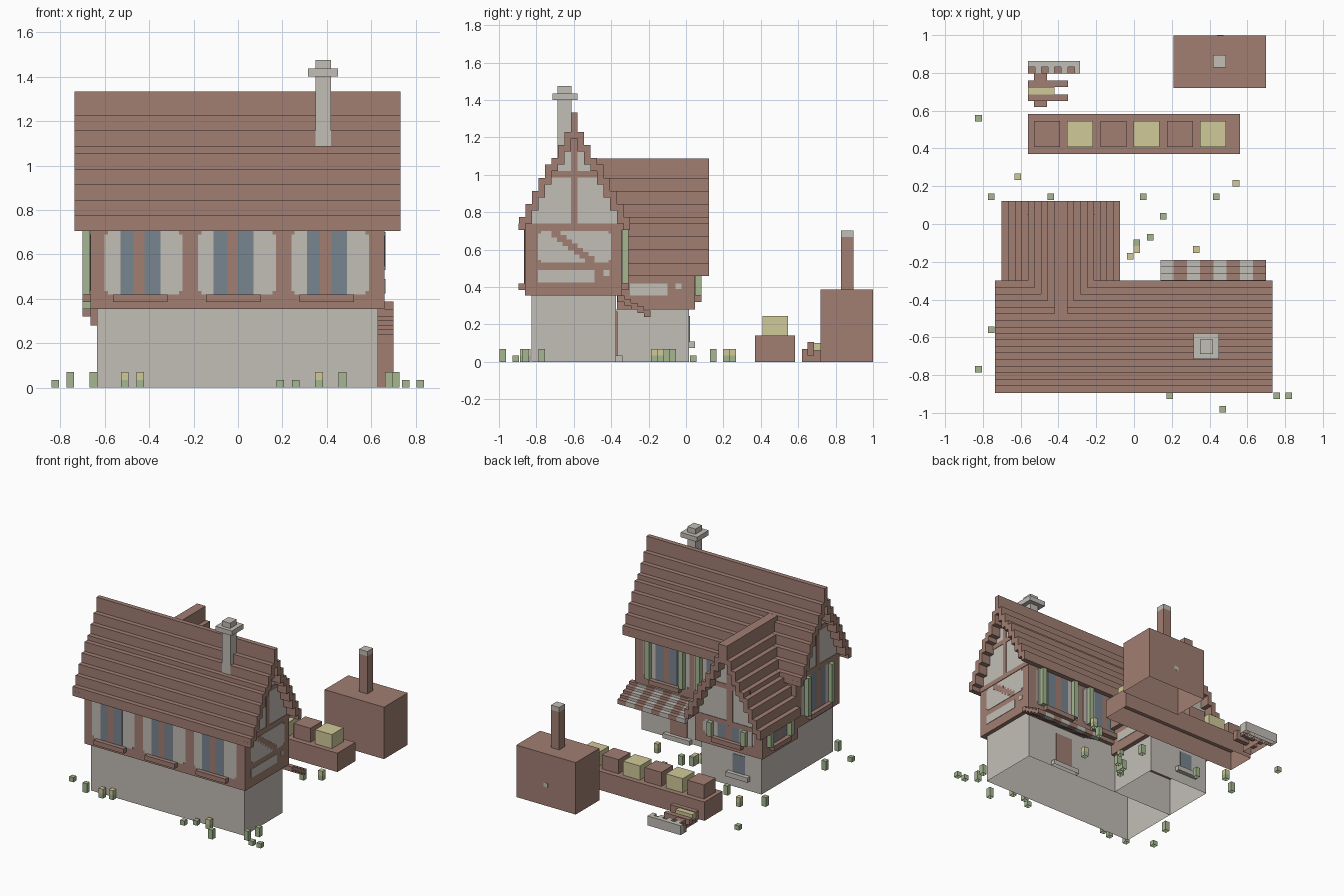
import bpy, bmesh
from mathutils import Vector

if "Cube" in bpy.data.objects:
    bpy.data.objects.remove(bpy.data.objects["Cube"])

U = 0.0349  # block size
COLORS = {
    "timber_brown": (0.355, 0.211, 0.169),
    "stone_grey": (0.542, 0.512, 0.468),
    "leaf_green": (0.38, 0.475, 0.282),
    "straw_yellow": (0.635, 0.59, 0.32),
    "glass_blue": (0.19, 0.233, 0.275),
}
MATS = []
for n, c in COLORS.items():
    m = bpy.data.materials.new(n)
    m.diffuse_color = (*c, 1)
    m.use_nodes = True
    m.node_tree.nodes["Principled BSDF"].inputs["Base Color"].default_value = m.diffuse_color
    MATS.append(m)
BROWN, STONE, GREEN, YELLOW, BLUE = range(5)
parts = {}


def box(part, x0, x1, y0, y1, z0, z1, mat=BROWN):
    """Add an axis-aligned block to a named part."""
    bm = parts.setdefault(part, bmesh.new())
    verts = bmesh.ops.create_cube(bm, size=1)["verts"]
    for v in verts:
        v.co = (x1 if v.co.x > 0 else x0, y1 if v.co.y > 0 else y0, z1 if v.co.z > 0 else z0)
    for f in {f for v in verts for f in v.link_faces}:
        f.material_index = mat


def on_wall(part, axis, sign, at, a0, a1, z0, z1, mat, t):
    """Block of thickness t standing out of a wall facing sign * axis."""
    d0, d1 = sorted((at, at + sign * t))
    if axis == "x":
        box(part, d0, d1, a0, a1, z0, z1, mat)
    else:
        box(part, a0, a1, d0, d1, z0, z1, mat)


def window(axis, sign, at, c, z0, z1, shutters=True, half=0.09, plaster=None):
    if plaster:  # panel with clipped corners
        a, b = c + plaster[0], c + plaster[1]
        on_wall("plaster_panels", axis, sign, at, a, b, z0 + 0.015, z1 - 0.015, STONE, 0.002)
        on_wall("plaster_panels", axis, sign, at, a + 0.015, b - 0.015, z0, z1, STONE, 0.003)
    on_wall("window_panes", axis, sign, at, c - half, c + half, z0, z1, BLUE, 0.004)
    on_wall("window_mullions", axis, sign, at, c - 0.03, c + 0.02, z0, z1, BROWN, 0.005)
    w = half + 0.033
    on_wall("window_sills", axis, sign, at, c - w, c + w, z0 - U, z0, BROWN, U)
    if shutters:
        for s in (-1, 1):
            m = c + s * (half + 0.05)
            on_wall("shutters", axis, sign, at, m - U / 2, m + U / 2, z0, z1, GREEN, U)


# Stone ground floors
box("stone_base", -0.635, 0.63, -0.825, -0.373, 0, 0.355, STONE)
box("wing_stone_base", -0.635, -0.14, -0.373, 0.017, 0, 0.28, STONE)

# Overhanging timber upper floors
box("upper_floor", -0.665, 0.66, -0.86, -0.343, 0.355, 0.735)
box("wing_upper_floor", -0.665, -0.107, -0.37, 0.049, 0.28, 0.49)

# Stepped roofs: one pair of long strips per step, gable wall filling between
STEPS = (2, 2, 2, 2, 2, 1, 2, 2, 3)
WING_STEPS = (2, 2, 2, 2, 1, 2, 2, 2, 3)
CY, CX = -0.597, -0.387
levels = [0.705]
for s in STEPS:
    levels.append(levels[-1] + s * U)


def main_half(z):
    """Half width of the main roof at height z."""
    if z < levels[0]:
        return 0.27
    i = max(k for k in range(9) if levels[k] <= z)
    return (8.5 - i) * U


for i in range(9):
    h, z0, z1 = (8.5 - i) * U, levels[i], levels[i + 1]
    low = z0 - (U if i else 0)
    if i == 8:
        box("main_roof", -0.737, 0.732, CY - h, CY + h, low, z1)
    else:
        for s in (-1, 1):
            a, b = sorted((CY + s * h, CY + s * (h - U)))
            box("main_roof", -0.737, 0.732, a, b, low, z1)
        box("gable_wall", -0.665, 0.66, CY - h + U, CY + h - U, z0, z1, STONE)

z0 = 0.46
for i, s in enumerate(WING_STEPS):
    h, z1 = (9 - i) * U, z0 + s * U
    low = z0 - (U if i else 0)
    end = CY + main_half((z0 + z1) / 2) - 0.5 * U
    if i == 8:
        box("wing_roof", CX - h, CX + h, end - 0.02, 0.122, low, z1)
    else:
        for d in (-1, 1):
            a, b = sorted((CX + d * h, CX + d * (h - U)))
            box("wing_roof", a, b, end, 0.122, low, z1)
        box("wing_gable_wall", CX - h + U, CX + h - U, end, 0.049, z0, z1, STONE)
    z0 = z1

# Timber framing on the gables
for sign, at in ((1, 0.66), (-1, -0.665)):
    on_wall("gable_timber", "x", sign, at, CY - U / 2, CY + U / 2, 0.705, 1.26, BROWN, 0.004)
    on_wall("gable_timber", "x", sign, at, CY - 0.13, CY + 0.13, 0.985, 1.02, BROWN, 0.004)
    on_wall("gable_timber", "x", sign, at, CY - 0.262, CY + 0.262, 0.705, 0.74, BROWN, 0.004)
    for s in (-1, 1):  # purlin ends under the eaves
        m = CY + s * 0.28
        on_wall("gable_timber", "x", sign, at, m - U / 2, m + U / 2, 0.705, 0.74, BROWN, 2 * U)
W = "wing_gable_timber"
on_wall(W, "y", 1, 0.049, CX - U, CX + U / 2, 0.46, 1.02, BROWN, 0.004)
on_wall(W, "y", 1, 0.049, CX - 0.18, CX + 0.18, 0.73, 0.765, BROWN, 0.004)
on_wall(W, "y", 1, 0.049, CX - 0.28, CX + 0.28, 0.46, 0.495, BROWN, 0.004)

# Side wall plaster with a stepped brace
P = "plaster_panels"
on_wall(P, "x", 1, 0.66, -0.79, -0.40, 0.545, 0.685, STONE, 0.002)
on_wall(P, "x", 1, 0.66, -0.775, -0.415, 0.53, 0.70, STONE, 0.003)
on_wall(P, "x", 1, 0.66, -0.79, -0.49, 0.425, 0.49, STONE, 0.003)
on_wall(P, "x", 1, 0.66, -0.44, -0.41, 0.46, 0.49, STONE, 0.003)
for i in range(7):
    y = -0.72 + i * 0.03
    on_wall("wall_brace", "x", 1, 0.66, y, y + 0.05, 0.664 - i * 0.0225, 0.70 - i * 0.0225, BROWN, 0.004)
on_wall(P, "x", 1, -0.107, -0.30, -0.10, 0.355, 0.42, STONE, 0.003)
on_wall(P, "x", 1, -0.107, -0.055, -0.025, 0.39, 0.42, STONE, 0.003)

# Windows
for c in (-0.44, -0.02, 0.40):
    window("y", -1, -0.86, c, 0.42, 0.705, False, 0.09, (-0.16, 0.19))
for c in (-0.02, 0.40):
    window("y", 1, -0.343, c, 0.42, 0.705, True, 0.09, (-0.19, 0.19))
window("x", -1, -0.665, -0.60, 0.42, 0.705, True, 0.09, (-0.19, 0.19))
window("x", -1, -0.665, -0.14, 0.355, 0.46, True, 0.07)
window("y", 1, 0.049, CX, 0.355, 0.46, True, 0.09, (-0.21, 0.21))
on_wall("window_panes", "y", 1, 0.017, -0.50, -0.40, 0.11, 0.245, BLUE, 0.004)
box("stone_sill", -0.54, -0.36, 0.017, 0.049, 0.075, 0.11, STONE)

# Back door, step and striped awning
on_wall("door", "y", 1, -0.373, 0.25, 0.39, 0.035, 0.27, BROWN, 0.006)
box("door_step", 0.21, 0.43, -0.373, -0.34, 0, 0.035, STONE)
for k in range(8):
    x = 0.14 + k * 0.07
    for j in range(5):
        y, z = -0.365 + j * U, 0.355 - j * 0.02
        box("awning", x, x + 0.07, y, y + U, z - 0.035, z, BROWN if k % 2 else STONE)

# Chimney with a wide cap
box("chimney", 0.35, 0.418, -0.688, -0.612, 1.085, 1.475, STONE)
box("chimney", 0.314, 0.45, -0.715, -0.58, 1.40, 1.436, STONE)

# Oven in the yard with its own flue
box("oven", 0.21, 0.70, 0.72, 0.999, 0, 0.387)
box("oven_flue", 0.418, 0.486, 0.828, 0.896, 0.387, 0.668)
box("oven_flue", 0.418, 0.486, 0.828, 0.896, 0.668, 0.703, STONE)
on_wall("oven_vent", "y", 1, 0.997, 0.44, 0.475, 0.14, 0.17, STONE, 0.004)

# Counter with goods in two colours
box("counter", -0.56, 0.56, 0.37, 0.583, 0, 0.14)
for k in range(6):
    x = -0.53 + k * 0.176
    box("crates", x, x + 0.138, 0.408, 0.545, 0.14, 0.245, YELLOW if k % 2 else BROWN)

# Log pile and low stone ledge
box("log_pile", -0.56, -0.35, 0.725, 0.76, 0.035, 0.075)
box("log_pile", -0.56, -0.35, 0.65, 0.685, 0.035, 0.105)
box("log_pile", -0.53, -0.46, 0.62, 0.80, 0, 0.07)
box("log_pile", -0.56, -0.42, 0.685, 0.725, 0.06, 0.10, YELLOW)
box("stone_ledge", -0.56, -0.285, 0.83, 0.862, 0, 0.07, STONE)
for k in range(8):
    x = -0.56 + k * U
    even = k % 2 == 0
    box("stone_ledge", x, min(x + U, -0.285), 0.796, 0.83, 0, 0.055 if even else 0.07, BROWN if even else STONE)

# Grass tufts and flowers: x, y, height in blocks
tufts = [(-.823, .56, 1), (-.755, .145, 2), (-.44, .145, 2), (.05, .145, 2), (.435, .145, 2), (.155, .04, 1),
         (.085, -.07, 2), (.015, -.10, 2), (-.755, -.56, 2), (-.823, -.77, 1), (.19, -.91, 1), (.47, -.981, 2),
         (.755, -.91, 1), (.82, -.91, 1), (.71, -.77, 2), (.68, -.86, 2), (-.65, -.86, 2), (.26, -.86, 1)]
flowers = [(-.615, .25), (.54, .215), (.33, -.135), (.015, -.135), (-.02, -.17), (-.51, -.87), (-.44, -.85), (.365, -.86)]
r = U / 2
for x, y, n in tufts:
    box("grass_tufts", x - r, x + r, y - r, y + r, 0, n * U, GREEN)
for x, y in flowers:
    box("flowers", x - r, x + r, y - r, y + r, 0, U, GREEN)
    box("flowers", x - r, x + r, y - r, y + r, U, 2 * U, YELLOW)

# Sides left open because another part covers them
X, Y, Z = Vector((1, 0, 0)), Vector((0, 1, 0)), Vector((0, 0, 1))
OPEN = {
    "stone_base": (Z,), "wing_stone_base": (Z, -Y), "upper_floor": (Z,), "wing_upper_floor": (Z, -Y),
    "gable_wall": (Y, -Y, Z, -Z), "wing_gable_wall": (X, -X, -Y, Z, -Z), "crates": (-Z,), "oven_flue": (-Z,),
}

# Turn every part into an object, hollow underneath where it meets the ground
for name, bm in parts.items():
    bm.normal_update()
    gone = [f for f in bm.faces
            if (f.normal.z < -0.9 and f.calc_center_median().z < 0.001)
            or any(f.normal.dot(d) > 0.9 for d in OPEN.get(name, ()))]
    bmesh.ops.delete(bm, geom=gone, context="FACES")
    me = bpy.data.meshes.new(name)
    bm.to_mesh(me)
    bm.free()
    for m in MATS:
        me.materials.append(m)
    bpy.context.collection.objects.link(bpy.data.objects.new(name, me))
